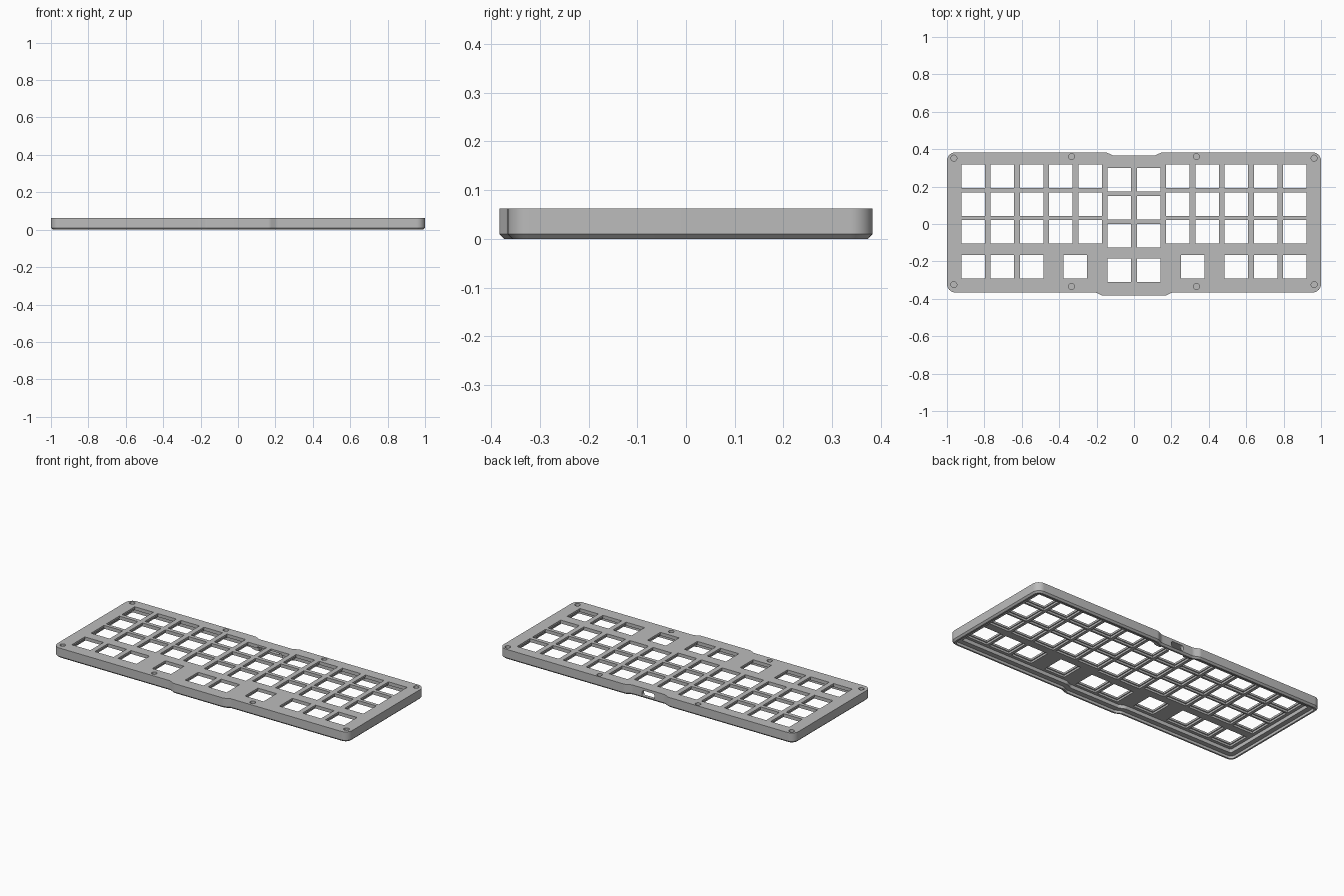
import bpy, bmesh, math
from mathutils import Vector

if "Cube" in bpy.data.objects:
    bpy.data.objects.remove(bpy.data.objects["Cube"], do_unlink=True)

grey = bpy.data.materials.new("case grey")
grey.use_nodes = True
grey.diffuse_color = (0.5, 0.5, 0.5, 1)
grey.node_tree.nodes["Principled BSDF"].inputs["Base Color"].default_value = (0.5, 0.5, 0.5, 1)

TOP = 0.062
CHAMFER = 0.01


def fillet(points, radii, steps=8):
    """Round every corner of a closed 2D polygon."""
    result = []
    for i, p in enumerate(points):
        p = Vector(p)
        a = (Vector(points[i - 1]) - p).normalized()
        b = (Vector(points[(i + 1) % len(points)]) - p).normalized()
        half, r = a.angle(b) / 2, radii[i]
        centre = p + (a + b).normalized() * r / math.sin(half)
        start = p + a * r / math.tan(half) - centre
        end = p + b * r / math.tan(half) - centre
        result += [centre + start.lerp(end, k / steps).normalized() * r
                   for k in range(steps + 1)]
    return result


def case_outline(inset):
    """Plan of the case: front bulge and back notch, moved inwards."""
    d = inset
    side = [(0.17, -0.383 + d), (0.205, -0.366 + d), (1 - d, -0.366 + d),
            (1 - d, 0.383 - d), (0.148, 0.383 - d), (0.112, 0.366 - d)]
    big = max(0.045 - d, 0.008)
    radii = [0.04, 0.04, big, big, 0.04, 0.04]
    mirrored = [(-x, y) for x, y in reversed(side)]
    return fillet(side + mirrored, radii + radii[::-1])


def loft(bm, loops):
    """Closed solid through (outline, height) loops."""
    rings = [[bm.verts.new((p[0], p[1], z)) for p in pts] for pts, z in loops]
    bm.faces.new(rings[0][::-1])
    bm.faces.new(rings[-1])
    for low, high in zip(rings, rings[1:]):
        for i in range(len(low)):
            j = (i + 1) % len(low)
            bm.faces.new((low[i], low[j], high[j], high[i]))


def rectangle(x, y, w, h):
    return [(x - w / 2, y - h / 2), (x + w / 2, y - h / 2),
            (x + w / 2, y + h / 2), (x - w / 2, y + h / 2)]


def circle(x, y, r, n=24):
    return [(x + r * math.cos(math.tau * k / n), y + r * math.sin(math.tau * k / n))
            for k in range(n)]


def make(name, solids):
    bm = bmesh.new()
    for loops in solids:
        loft(bm, loops)
    bmesh.ops.recalc_face_normals(bm, faces=bm.faces)
    mesh = bpy.data.meshes.new(name)
    bm.to_mesh(mesh)
    bm.free()
    mesh.materials.append(grey)
    obj = bpy.data.objects.new(name, mesh)
    bpy.context.collection.objects.link(obj)
    return obj


def prism(outline, z0, z1):
    return [(outline, z0), (outline, z1)]


# Outer shell with a chamfered lower edge
case = make("keyboard_case", [[(case_outline(CHAMFER), 0),
                               (case_outline(0), CHAMFER),
                               (case_outline(0), TOP)]])

# Key positions: staggered centre columns and a sparse front row
keys = []
for side in (-1, 1):
    for column in range(6):
        x = side * (0.078 + 0.1565 * column)
        drop = 0.02 if column == 0 else 0
        keys += [(x, y - drop) for y in (0.256, 0.106, -0.042)]
        if column not in (1, 2):
            keys.append((x, -0.228 - drop))
    keys.append((side * 0.314, -0.228))

screws = [(s * x, y) for s in (-1, 1) for x, y in
          ((0.963, 0.352), (0.334, 0.36), (0.334, -0.334), (0.963, -0.324))]

# Cutters: lid recess, cavity, key pockets, key holes, screw holes, port
port = make("port_cutter", [prism(fillet(rectangle(0, 0, 0.084, 0.034), [0.012] * 4), 0, 0.12)])
port.rotation_euler.x = math.pi / 2
port.location = (0, 0.42, 0.03)
cutters = [
    make("lid_recess", [prism(case_outline(0.02), -0.02, 0.016)]),
    make("cavity", [prism(case_outline(0.05), -0.02, 0.038)]),
    make("port_relief", [prism(rectangle(0, 0.315, 0.16, 0.06), -0.02, 0.048)]),
    make("key_pockets", [prism(rectangle(x, y, 0.138, 0.138), 0.02, 0.05) for x, y in keys]),
    make("key_holes", [prism(rectangle(x, y, 0.126, 0.126), 0.03, 0.1) for x, y in keys]),
    make("screw_holes", [prism(circle(x, y, 0.016), 0.04, 0.1) for x, y in screws]),
    port,
]
for cutter in cutters:
    cutter.hide_render = True
    mod = case.modifiers.new(cutter.name, "BOOLEAN")
    mod.operation, mod.solver, mod.object = "DIFFERENCE", "EXACT", cutter

# Bake the cuts, then drop the cutters
bpy.context.view_layer.update()
baked = bpy.data.meshes.new_from_object(
    case.evaluated_get(bpy.context.evaluated_depsgraph_get()))
case.modifiers.clear()
case.data = baked
for cutter in cutters:
    bpy.data.objects.remove(cutter, do_unlink=True)

bpy.ops.object.select_all(action="DESELECT")
case.select_set(True)
bpy.context.view_layer.objects.active = case
bpy.ops.object.shade_smooth_by_angle(angle=math.radians(30))
